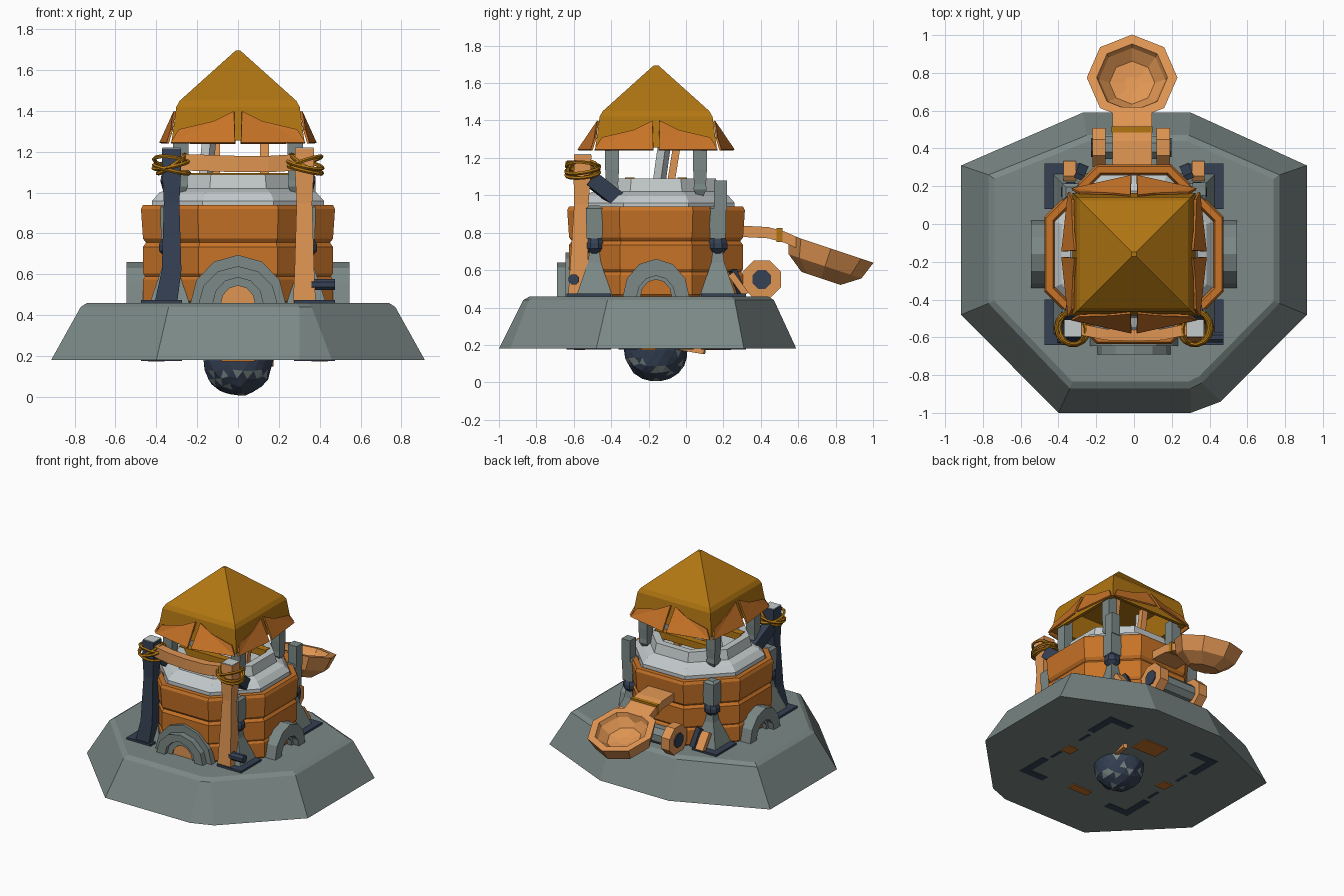
import bpy, bmesh, math, random
from mathutils import Vector, Matrix

if "Cube" in bpy.data.objects:
    bpy.data.objects.remove(bpy.data.objects["Cube"])

random.seed(4)
CY = -0.16  # tower axis in y


def material(name, c):
    m = bpy.data.materials.new(name)
    m.diffuse_color = (*c, 1)
    m.use_nodes = True
    m.node_tree.nodes["Principled BSDF"].inputs["Base Color"].default_value = m.diffuse_color
    return m


STONE = material("grey_stone", (0.20, 0.25, 0.24))
GOLD = material("gold_thatch", (0.44, 0.18, 0.006))
ORANGE = material("dark_orange_wood", (0.57, 0.17, 0.02))
WOOD = material("light_orange_wood", (0.74, 0.30, 0.085))
WHITE = material("pale_plaster", (0.55, 0.59, 0.60))
NAVY = material("navy_iron", (0.035, 0.052, 0.088))


def make(name, verts, faces, mat):
    me = bpy.data.meshes.new(name)
    me.from_pydata([tuple(v) for v in verts], [], faces)
    bm = bmesh.new()
    bm.from_mesh(me)
    bmesh.ops.recalc_face_normals(bm, faces=bm.faces)
    bm.to_mesh(me)
    bm.free()
    me.materials.append(mat)
    ob = bpy.data.objects.new(name, me)
    bpy.context.collection.objects.link(ob)
    return ob


def loft(name, rings, mat):
    """Skin a list of equal loops and cap both ends."""
    n = len(rings[0])
    verts = [v for r in rings for v in r]
    faces = [(i * n + j, i * n + (j + 1) % n, (i + 1) * n + (j + 1) % n, (i + 1) * n + j)
             for i in range(len(rings) - 1) for j in range(n)]
    faces += [tuple(range(n)), tuple(range(len(verts) - n, len(verts)))]
    return make(name, verts, faces, mat)


def ngon(r, z, n=8, cx=0, cy=CY, flat=True):
    """Regular loop; r is the flat distance when flat is True, else the corner distance."""
    R = r / math.cos(math.pi / n) if flat else r
    off = math.pi / n if flat else 0
    return [(cx + R * math.cos(off + 2 * math.pi * k / n), cy + R * math.sin(off + 2 * math.pi * k / n), z)
            for k in range(n)]


def turned(name, profile, mat, n=8, cx=0, cy=CY):
    return loft(name, [ngon(r, z, n, cx, cy) for r, z in profile], mat)


def box(name, a, b, mat):
    return loft(name, [[(a[0], a[1], z), (b[0], a[1], z), (b[0], b[1], z), (a[0], b[1], z)]
                       for z in (a[2], b[2])], mat)


def beam(name, p, q, w, d, mat, n=4):
    """Straight bar from p to q with section w by d."""
    p, q = Vector(p), Vector(q)
    m = (q - p).to_track_quat('Z', 'Y').to_matrix()
    loop = [m @ Vector((x * w, y * d, 0)) for x, y, _ in ngon(0.5, 0, n, 0, 0)]
    return loft(name, [[p + v for v in loop], [q + v for v in loop]], mat)


def arch(name, angle, w, h, iw, ih, o0, o1, mat, n=6, z=0.45):
    """Polygonal arch standing off the tower in the direction angle."""
    out = Vector((math.cos(angle), math.sin(angle), 0))
    side = Vector((-out.y, out.x, 0))
    rings = []
    for k in range(n + 1):
        a = math.pi * k / n
        c, s = math.cos(a), math.sin(a)
        rings.append([Vector((0, CY, z)) + side * c * ww + out * o + Vector((0, 0, s * hh))
                      for ww, hh, o in ((w, h, o0), (w, h, o1), (iw, ih, o1), (iw, ih, o0))])
    return loft(name, rings, mat)


# rock base: irregular, sloped sides and a chamfered top edge
low = [(-.915, .31), (-.915, -.48), (-.40, -1), (.30, -1), (.46, -.94), (.915, -.48), (.915, .31), (.30, .59), (-.27, .59)]
top = [(-.77, .26), (-.77, -.42), (-.34, -.87), (.30, -.87), (.36, -.84), (.77, -.42), (.77, .26), (.29, .47), (-.25, .47)]
loft("rock_base", [[(x, y, .18) for x, y in low], [(x, y, .44) for x, y in top],
                   [(x * .96, CY + (y - CY) * .95, .46) for x, y in top]], STONE)

# faceted ball under the base: navy with scattered grey facets
bpy.ops.mesh.primitive_ico_sphere_add(subdivisions=3, radius=.176, location=(0, CY, .176))
ball = bpy.context.object
ball.name = "hanging_ball"
ball.data.materials.append(NAVY)
ball.data.materials.append(STONE)
for v in ball.data.vertices:
    v.co *= random.uniform(.94, 1.0)
for p in ball.data.polygons:
    p.material_index = int(random.random() < .16)

# wooden tower wall with grooves and an open rim
turned("tower_wall", [(.44, .44), (.465, .47), (.465, .575), (.455, .59), (.465, .605), (.465, .735), (.45, .755),
                      (.465, .775), (.475, .92), (.465, .94), (.43, .94), (.42, .91)], ORANGE)
# pale upper storey, hollow inside
turned("upper_storey", [(.42, .90), (.42, .96), (.385, 1.0), (.335, 1.02), (.32, 1.09), (.27, 1.09), (.25, .98)], WHITE)

# corner parts around the tower
for sx in (-1, 1):
    for sy in (-1, 1):
        x, y = sx * .335, CY + sy * .33
        turned("corner_buttress", [(.10, .45), (.035, .64), (.025, .71)], STONE, 4, x, y)
        turned("corner_iron_cap", [(.03, .69), (.052, .715), (.052, .745), (.035, .78)], NAVY, 8, x, y)
        turned("corner_post", [(.042, .77), (.045, .93), (.025, .945)], STONE, 4, x, y)
        turned("roof_post", [(.004, .97), (.035, 1.03), (.032, 1.06), (.037, 1.14), (.037, 1.30)], STONE, 4,
               sx * .28, CY + sy * .235)
        # iron angle plate, reaching through to the underside
        X, Y = sx * .475, CY + sy * .48
        pl = [(X, Y), (X - sx * .20, Y), (X - sx * .20, Y - sy * .055), (X - sx * .055, Y - sy * .055),
              (X - sx * .055, Y - sy * .24), (X, Y - sy * .24)]
        loft("angle_plate", [[(a, b, z) for a, b in pl] for z in (.176, .475)], NAVY)
box("rim_block", (.31, .15, .92), (.38, .22, 1.08), STONE)

# roof, hollow from below
turned("roof", [(.25, 1.42), (.295, 1.26), (.325, 1.255), (.318, 1.30), (.302, 1.42), (.285, 1.45), (.012, 1.695)], GOLD, 4)
# two cloth flaps on each side of the roof
for k in range(4):
    R = Matrix.Translation((0, CY, 0)) @ Matrix.Rotation(k * math.pi / 2, 4, 'Z')
    o = .42 if k % 2 == 0 else .385
    for s in (-1, 1):
        pts = [(s * .33, -.35, 1.245), (s * .015, -o, 1.245), (s * .02, -.315, 1.40), (s * .12, -.325, 1.35), (s * .29, -.33, 1.31)]
        flap = make("roof_flap", [R @ Vector(p) for p in pts], [(0, 1, 3), (1, 2, 3), (0, 3, 4)], ORANGE)
        flap.modifiers.new("thick", 'SOLIDIFY').thickness = .012

# stored poles and gold cross beams inside the upper storey
beam("pole_a", (-.11, -.10, .95), (-.11, -.03, 1.38), .045, .04, WOOD)
beam("pole_b", (.13, -.10, .95), (.13, -.03, 1.38), .045, .04, WOOD)
beam("pale_pole", (-.17, -.16, .95), (-.13, -.10, 1.38), .05, .05, WHITE)
for s in (-1, 1):
    beam("inner_beam", (-.26, CY + s * .14, 1.07), (.26, CY + s * .14, 1.07), .05, .05, GOLD)

# stepped front door and side arches
F = -math.pi / 2
arch("door_arch_outer", F, .235, .245, .17, .185, .44, .485, STONE)
arch("door_arch_inner", F, .195, .19, .125, .135, .44, .53, STONE)
arch("door_arch_trim", F, .135, .14, .085, .095, .44, .50, STONE)
arch("door_panel", F, .09, .10, .01, .01, .44, .49, WOOD)
for a in (0, math.pi):
    arch("side_arch", a, .18, .21, .105, .12, .44, .545, STONE)
    arch("side_arch_trim", a, .11, .125, .085, .10, .44, .50, STONE)

# front gateway: two posts, cross bar, braces and rope bindings
for s, mat, nm in ((-1, NAVY, "left_gate_post"), (1, WOOD, "right_gate_post")):
    prof = [(.056, .45, -.575), (.048, .62, -.572), (.038, .95, -.56), (.046, 1.10, -.555), (.046, 1.216, -.552)]
    loft(nm, [ngon(h, z, 4, s * (.325 + .03 * (z < .5) * (s < 0)), y) for h, z, y in prof], mat)
    x = s * .325
    box("post_cap", (x - .044, -.596, 1.214), (x + .044, -.508, 1.221), WHITE)
    beam("post_brace", (s * .34, -.51, 1.09), (s * .31, -.37, .98), .07, .085, NAVY)
    for rot, dz, r in (((.15, .22 * s, 0), 0, .092), ((-.2, -.25 * s, .4), .01, .088), ((.25, .05, 1), -.025, .09),
                       ((.1, .6 * s, 0), 0, .082)):
        bpy.ops.mesh.primitive_torus_add(major_radius=r, minor_radius=.010, major_segments=14, minor_segments=5,
                                         location=(x, -.552, 1.14 + dz), rotation=rot)
        bpy.context.object.name = "rope_loop"
        bpy.context.object.data.materials.append(GOLD)
bar = [(-.32, -.55, 1.15), (-.15, -.585, 1.145), (0, -.59, 1.14), (.15, -.585, 1.14), (.32, -.55, 1.15)]
loft("gate_cross_bar", [[(x, y + a, z + b) for a, b in ((-.03, -.04), (.03, -.04), (.03, .04), (-.03, .04))]
                        for x, y, z in bar], WOOD)
beam("post_bolt", (.36, -.6, .55), (.475, -.6, .55), .055, .055, NAVY, 8)

# big scoop at the back: arm and octagonal bowl
arm = [(.25, .81), (.44, .80), (.53, .775), (.62, .735)]
loft("scoop_arm", [[(x, y, z + d) for x, d in ((-.115, -.03), (.095, -.03), (.095, .03), (-.115, .03))]
                   for y, z in arm], WOOD)
T = Matrix.Translation((-.01, .775, .715)) @ Matrix.Rotation(-math.radians(18.4), 4, 'X')
bowl = [(.04, -.10), (.12, -.085), (.175, -.03), (.188, 0), (.24, 0), (.205, -.10), (.11, -.168)]
loft("scoop_bowl", [[T @ Vector(v) for v in ngon(r, z, 8, 0, 0, False)] for r, z in bowl], WOOD)
beam("scoop_strap", (-.118, .50, .787), (.098, .50, .787), .03, .074, GOLD)

# winch drum beneath the arm
beam("winch_axle", (-.17, .405, .55), (.14, .405, .55), .12, .12, STONE, 8)
for x in (-.185, .155):
    beam("winch_end", (x - .035, .405, .55), (x + .035, .405, .55), .205, .205, WOOD, 8)
    beam("winch_collar", (x - .043, .405, .55), (x + .043, .405, .55), .10, .10, NAVY, 8)
# leaning planks by the back corners
for s in (-1, 1):
    beam("leaning_plank", (s * .34, .32, .47), (s * .34, .24, .58), .065, .035, WOOD)
    beam("leaning_iron", (s * .27, .30, .47), (s * .29, .25, .60), .05, .03, NAVY)

# timber ends and iron strips showing through the underside
for a, b in (((-.10, .10), (.10, .24)), ((.36, -.24), (.44, -.16)), ((-.44, -.2), (-.36, -.12)), ((-.08, -.60), (.08, -.54))):
    box("underside_timber", (*a, .174), (*b, .20), ORANGE)
for x in (-.44, .42):
    box("underside_strip", (x, -.36, .175), (x + .02, -.26, .20), NAVY)
    box("underside_strip", (x, -.06, .175), (x + .02, .04, .20), NAVY)
beam("underside_stick", (.10, -.10, .20), (.16, .10, .165), .03, .03, WOOD)
